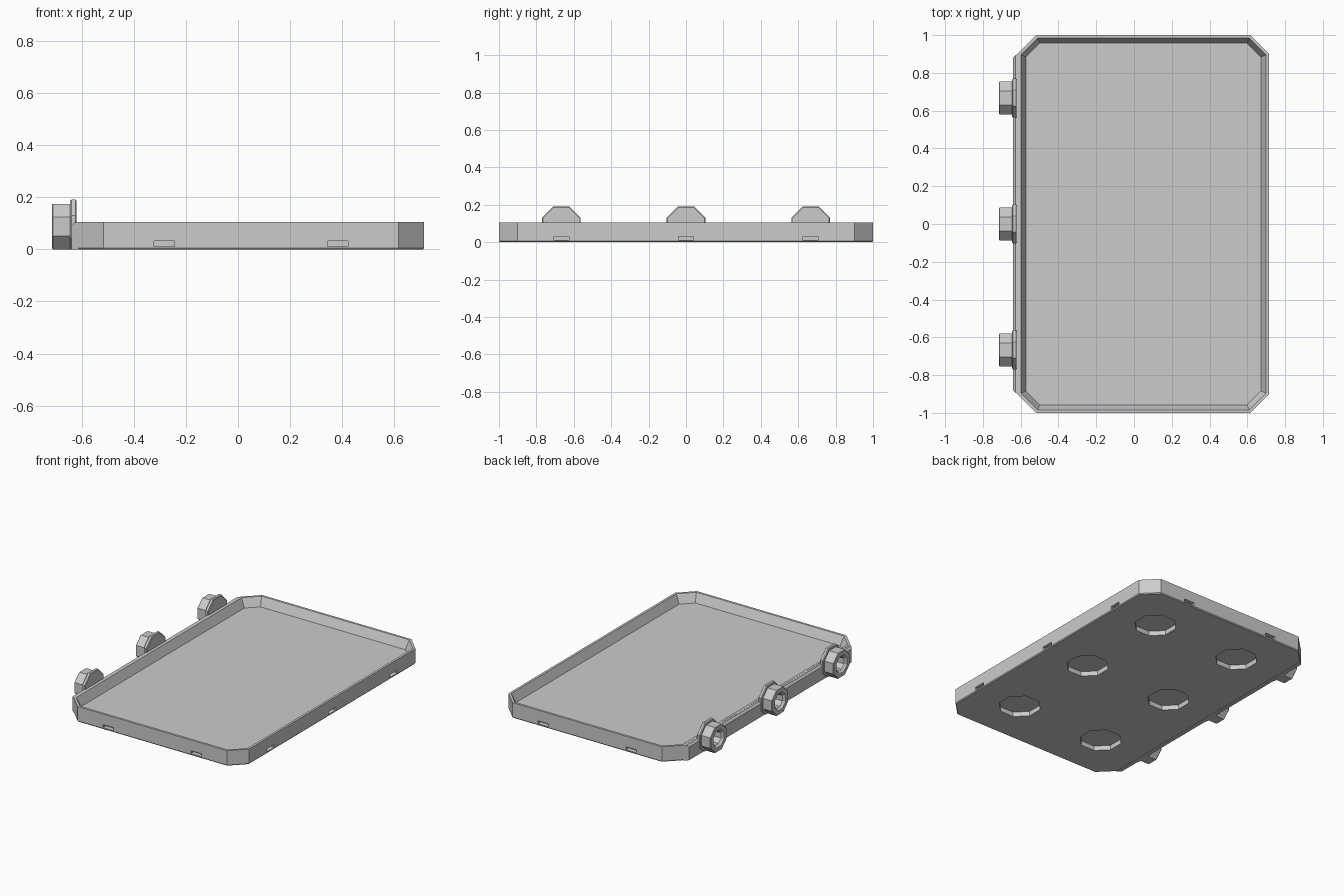
import bpy, bmesh, math
from mathutils import Vector

if "Cube" in bpy.data.objects:
    bpy.data.objects.remove(bpy.data.objects["Cube"])

grey = bpy.data.materials.new("light grey")
grey.use_nodes = True
grey.diffuse_color = (0.6, 0.6, 0.6, 1)
grey.node_tree.nodes["Principled BSDF"].inputs["Base Color"].default_value = (0.6, 0.6, 0.6, 1)

CX, HALF_X, HALF_Y, HEIGHT = 0.05, 0.665, 1.0, 0.105
SPACING = 2 / 3


def loft(bm, rings):
    """Skin a stack of matching rings and cap both ends."""
    loops = [[bm.verts.new(p) for p in ring] for ring in rings]
    n = len(loops[0])
    for a, b in zip(loops, loops[1:]):
        for i in range(n):
            j = (i + 1) % n
            bm.faces.new((a[i], a[j], b[j], b[i]))
    bm.faces.new(loops[0][::-1])
    bm.faces.new(loops[-1])


def finish(bm, name):
    bmesh.ops.recalc_face_normals(bm, faces=bm.faces)
    mesh = bpy.data.meshes.new(name)
    bm.to_mesh(mesh)
    bm.free()
    mesh.materials.append(grey)
    obj = bpy.data.objects.new(name, mesh)
    bpy.context.collection.objects.link(obj)
    return obj


def tray_ring(inset, z):
    """Rectangle with clipped corners, inset evenly."""
    x, y = HALF_X - inset, HALF_Y - inset
    c = 0.098 - inset * (2 - math.sqrt(2))
    pts = [(x, y - c), (x - c, y), (c - x, y), (-x, y - c),
           (-x, c - y), (c - x, -y), (x - c, -y), (x, c - y)]
    return [Vector((CX + px, py, z)) for px, py in pts]


def octagon(apothem):
    r = apothem / math.cos(math.pi / 8)
    angles = [math.pi / 8 + i * math.pi / 4 for i in range(8)]
    return [(r * math.cos(a), r * math.sin(a)) for a in angles]


# Tray with a thin rim and sloped inner walls
bm = bmesh.new()
loft(bm, [tray_ring(0.005, 0), tray_ring(0, 0.006), tray_ring(0, HEIGHT),
          tray_ring(0.016, HEIGHT), tray_ring(0.043, 0.045)])
tray = finish(bm, "tray")

# Cutters: round pockets underneath and slots around the sides
bm = bmesh.new()


def slot(x, y, sx, sy):
    made = bmesh.ops.create_cube(bm, size=1)["verts"]
    bmesh.ops.scale(bm, verts=made, vec=(sx, sy, 0.02))
    bmesh.ops.translate(bm, verts=made, vec=(x, y, 0.022))


for side in (-1, 1):
    x = CX + side * SPACING / 2
    for row in (-1, 0, 1):
        y = row * SPACING
        loft(bm, [[(x + px, y + py, z) for px, py in octagon(0.125)]
                  for z in (-0.05, 0.032)])
    for end in (-1, 1):
        slot(x, end * HALF_Y, 0.08, 0.06)
for row in (-1, 0, 1):
    slot(CX + HALF_X, row * SPACING, 0.06, 0.08)
cutter = finish(bm, "recess_cutter")
cutter.hide_render = True

cut = tray.modifiers.new("recesses", "BOOLEAN")
cut.object = cutter
cut.operation = "DIFFERENCE"
cut.solver = "EXACT"
graph = bpy.context.evaluated_depsgraph_get()
carved = bpy.data.meshes.new_from_object(tray.evaluated_get(graph))
tray.modifiers.clear()
tray.data = carved
bpy.data.objects.remove(cutter)

# Side rail that carries the fittings, with a bevelled top edge
bm = bmesh.new()
rings = []
for x, z in ((-0.64, 0), (-0.64, 0.09), (-0.628, 0.104)):
    y = 0.88 + (x + 0.64)
    rings.append([(x, -y, z), (x, y, z), (-0.612, 0.905, z), (-0.612, -0.905, z)])
loft(bm, rings)
finish(bm, "side_rail")

# Octagonal flanged fittings with a hollow outer end, trimmed flat at the base
profile = [(-0.621, 0.099), (-0.625, 0.1035), (-0.64, 0.1035), (-0.645, 0.099),
           (-0.645, 0.0875), (-0.711, 0.0875), (-0.715, 0.083),
           (-0.715, 0.058), (-0.7, 0.045), (-0.65, 0.045)]
for row, label in ((-1, "front"), (0, "middle"), (1, "back")):
    bm = bmesh.new()
    loft(bm, [[(x, row * SPACING + py, 0.0875 + pz) for py, pz in octagon(a)]
              for x, a in profile])
    bmesh.ops.bisect_plane(bm, geom=bm.verts[:] + bm.edges[:] + bm.faces[:],
                           dist=0.0001, plane_co=(0, 0, 0), plane_no=(0, 0, -1),
                           clear_outer=True)
    bmesh.ops.holes_fill(bm, edges=[e for e in bm.edges if e.is_boundary])
    finish(bm, label + "_fitting")
